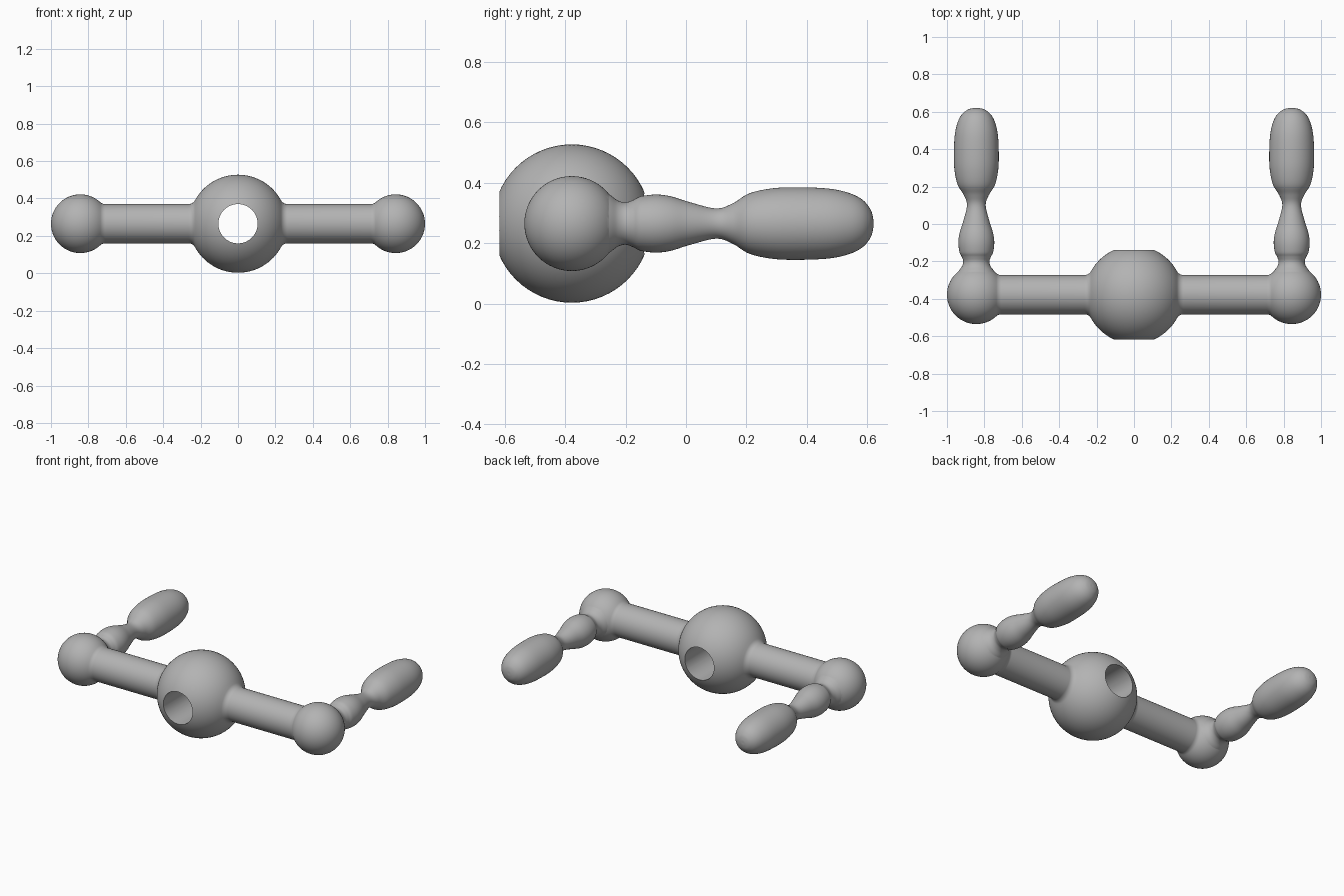
import bpy
from math import sin, cos, pi, sqrt, atan2
from mathutils import Matrix, Vector

cube = bpy.data.objects.get("Cube")
if cube:
    bpy.data.objects.remove(cube, do_unlink=True)

AXIS_Y, AXIS_Z = -0.378, 0.265      # crossbar axis
HUB_R, BORE_R = 0.262, 0.105
BAR_R, FILLET = 0.105, 0.04
BALL_R, BALL_X = 0.157, 0.843

grey = bpy.data.materials.new("plain grey")
grey.use_nodes = True
GREY = (0.45, 0.45, 0.45, 1)
grey.diffuse_color = GREY
grey.node_tree.nodes["Principled BSDF"].inputs["Base Color"].default_value = GREY


def arc(cx, radius, start, end, steps):
    """Points (along, radius) on a circle centred on the axis."""
    angles = [start + (end - start) * i / steps for i in range(steps + 1)]
    return [(cx + radius * cos(a), radius * sin(a)) for a in angles]


def fillet(cx, ball_r, side, steps=8):
    """Concave blend from a ball to the bar; returns its points and the ball angle."""
    height = BAR_R + FILLET
    run = sqrt((ball_r + FILLET) ** 2 - height ** 2)
    angle = atan2(height, run)
    points = []
    for i in range(1, steps + 1):
        a = pi + angle + (pi / 2 - angle) * i / steps
        points.append((cx + side * (run + FILLET * cos(a)), height + FILLET * sin(a)))
    return points, angle


def smooth_path(points, steps=6):
    """Catmull-Rom curve through the points."""
    pts = [Vector(p) for p in points]
    pts = [2 * pts[0] - pts[1]] + pts + [pts[-1]]
    path = []
    for a, b, c, d in zip(pts, pts[1:], pts[2:], pts[3:]):
        for i in range(steps):
            t = i / steps
            path.append(0.5 * (2 * b + (c - a) * t + (2 * a - 5 * b + 4 * c - d) * t ** 2
                               + (3 * b - a - 3 * c + d) * t ** 3))
    return path + [pts[-1]]


def revolve(name, profile, matrix, sides=64):
    """Closed solid turned about local x, with a pole at each end."""
    rings = profile[1:-1]
    verts = [(profile[0][0], 0, 0)]
    for x, r in rings:
        verts += [(x, r * cos(2 * pi * k / sides), r * sin(2 * pi * k / sides))
                  for k in range(sides)]
    verts.append((profile[-1][0], 0, 0))
    last, base = len(verts) - 1, len(verts) - 1 - sides
    faces = []
    for k in range(sides):
        n = (k + 1) % sides
        faces.append((0, 1 + n, 1 + k))
        faces.append((last, base + k, base + n))
        for j in range(len(rings) - 1):
            a, b = 1 + j * sides, 1 + (j + 1) * sides
            faces.append((a + k, a + n, b + n, b + k))
    mesh = bpy.data.meshes.new(name)
    mesh.from_pydata(verts, [], faces)
    mesh.transform(matrix)
    mesh.materials.append(grey)
    # keep normals pointing outward
    import bmesh
    bm = bmesh.new()
    bm.from_mesh(mesh)
    bmesh.ops.recalc_face_normals(bm, faces=bm.faces)
    bm.to_mesh(mesh)
    bm.free()
    obj = bpy.data.objects.new(name, mesh)
    bpy.context.collection.objects.link(obj)
    return obj


def combine(target, other, operation):
    """Apply a boolean and discard the second solid."""
    mod = target.modifiers.new(operation.title(), 'BOOLEAN')
    mod.operation, mod.object, mod.solver = operation, other, 'EXACT'
    bpy.context.view_layer.objects.active = target
    bpy.ops.object.modifier_apply(modifier=mod.name)
    bpy.data.objects.remove(other, do_unlink=True)


# Crossbar: right half of the profile, mirrored to the left
hub_blend, hub_angle = fillet(0, HUB_R, 1)
ball_blend, ball_angle = fillet(BALL_X, BALL_R, -1)
half = arc(0, HUB_R, pi / 2, hub_angle, 16) + hub_blend
half += ball_blend[::-1] + arc(BALL_X, BALL_R, pi - ball_angle, 0, 28)
profile = [(-x, r) for x, r in reversed(half[1:])] + half
crossbar = revolve("crossbar", profile, Matrix.Translation((0, AXIS_Y, AXIS_Z)))

# Bore through the hub
along_y = Matrix.Rotation(pi / 2, 4, 'Z')
cutter = revolve("bore_cutter", [(-0.4, 0), (-0.4, BORE_R), (0.4, BORE_R), (0.4, 0)],
                 Matrix.Translation((0, AXIS_Y, AXIS_Z)) @ along_y)
cutter.hide_render = True
combine(crossbar, cutter, 'DIFFERENCE')

# Turned grips reaching back from the end balls
grip = smooth_path([(-0.28, 0), (-0.28, 0.115), (-0.25, 0.094), (-0.225, 0.076),
                    (-0.2, 0.07), (-0.175, 0.078), (-0.15, 0.09), (-0.1, 0.096),
                    (-0.05, 0.09), (0.015, 0.07), (0.1, 0.05), (0.155, 0.067),
                    (0.21, 0.1), (0.29, 0.117), (0.38, 0.12), (0.477, 0.115),
                    (0.543, 0.1), (0.585, 0.078), (0.61, 0.048), (0.619, 0.02),
                    (0.62, 0)][1:])
for side, name in ((1, "left_grip"), (-1, "right_grip")):
    place = Matrix.Translation((side * BALL_X, 0, AXIS_Z)) @ along_y
    combine(crossbar, revolve(name, [(-0.28, 0)] + grip, place), 'UNION')

crossbar.name = "handlebar"
bpy.ops.object.select_all(action='DESELECT')
crossbar.select_set(True)
bpy.context.view_layer.objects.active = crossbar
bpy.ops.object.shade_smooth_by_angle(angle=pi / 6)
